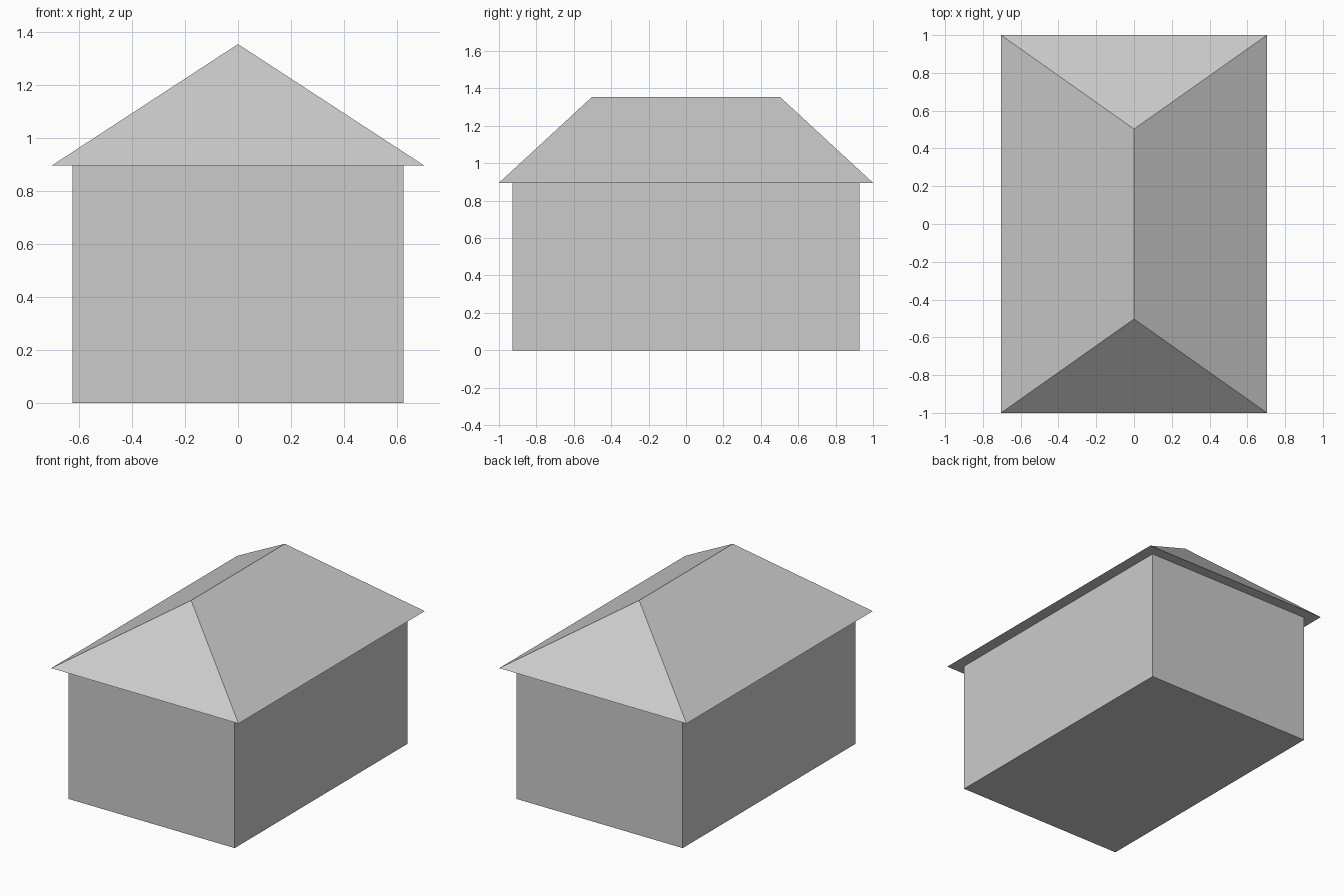
import bpy
import bmesh

cube = bpy.data.objects.get("Cube")
if cube:
    bpy.data.objects.remove(cube, do_unlink=True)

EAVE, PEAK = 0.895, 1.354

grey = bpy.data.materials.new("plain grey")
grey.use_nodes = True
colour = (0.6, 0.6, 0.6, 1)
grey.diffuse_color = colour
grey.node_tree.nodes["Principled BSDF"].inputs["Base Color"].default_value = colour


def block(name, half_x, half_y, bottom, top):
    """Box mesh between two heights, returned open for editing."""
    bm = bmesh.new()
    bmesh.ops.create_cube(bm, size=2)
    for v in bm.verts:
        v.co.x *= half_x
        v.co.y *= half_y
        v.co.z = top if v.co.z > 0 else bottom
    return name, bm


def finish(name, bm):
    bmesh.ops.recalc_face_normals(bm, faces=bm.faces)
    mesh = bpy.data.meshes.new(name)
    bm.to_mesh(mesh)
    bm.free()
    mesh.materials.append(grey)
    obj = bpy.data.objects.new(name, mesh)
    bpy.context.collection.objects.link(obj)


# Walls
finish(*block("walls", 0.625, 0.928, 0, EAVE))

# Hipped roof: pinch the top of a block into a ridge
name, roof = block("hipped_roof", 0.704, 1, EAVE, PEAK)
for v in roof.verts:
    if v.co.z > EAVE + 0.1:
        v.co.x = 0
        v.co.y *= 0.503
bmesh.ops.remove_doubles(roof, verts=roof.verts, dist=0.001)
finish(name, roof)
